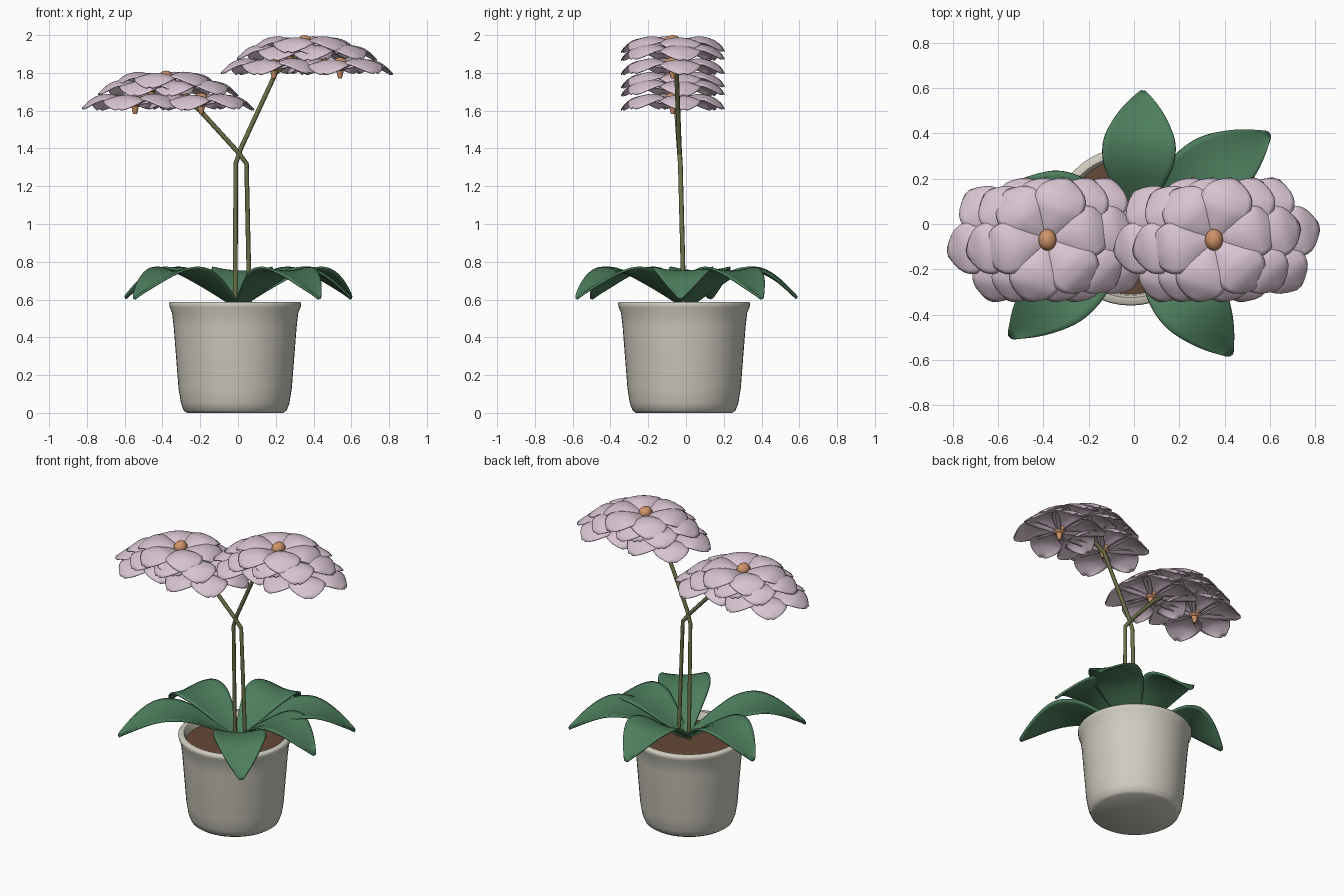
import bpy, bmesh, math
from mathutils import Matrix, Vector

cube = bpy.data.objects.get("Cube")
if cube:
    bpy.data.objects.remove(cube)


def material(name, rgb):
    m = bpy.data.materials.new(name)
    m.use_nodes = True
    m.diffuse_color = (*rgb, 1)
    m.node_tree.nodes["Principled BSDF"].inputs["Base Color"].default_value = (*rgb, 1)
    return m


CERAMIC = material("warm_white_ceramic", (0.62, 0.60, 0.52))
SOIL = material("brown_soil", (0.13, 0.065, 0.038))
LEAF = material("leaf_green", (0.075, 0.21, 0.11))
STEM = material("olive_stem", (0.15, 0.165, 0.065))
PETAL = material("pale_pink_petal", (0.69, 0.55, 0.64))
CENTRE = material("orange_centre", (0.62, 0.29, 0.14))


def add(name, data, mat):
    if not data.materials:
        data.materials.append(mat)
    ob = bpy.data.objects.new(name, data)
    bpy.context.scene.collection.objects.link(ob)
    return ob


def finish(bm, name):
    bmesh.ops.recalc_face_normals(bm, faces=bm.faces)
    for f in bm.faces:
        f.smooth = True
    for e in bm.edges:
        e.smooth = len(e.link_faces) < 2 or e.calc_face_angle(0) < math.radians(50)
    me = bpy.data.meshes.new(name)
    bm.to_mesh(me)
    bm.free()
    return me


def lathe(name, profile, centre, mat, steps=48):
    bm = bmesh.new()
    vs = [bm.verts.new((r, 0, z)) for r, z in profile]
    es = [bm.edges.new(pair) for pair in zip(vs, vs[1:])]
    bmesh.ops.spin(bm, geom=vs + es, cent=(0, 0, 0), axis=(0, 0, 1),
                   angle=2 * math.pi, steps=steps)
    bmesh.ops.remove_doubles(bm, verts=bm.verts, dist=0.0005)
    ob = add(name, finish(bm, name), mat)
    ob.location = centre
    return ob


def sample(points, t):
    for (a, u), (b, v) in zip(points, points[1:]):
        if t <= b:
            return u + (v - u) * (t - a) / (b - a)
    return points[-1][1]


def blade(bm, length, heights, widths, bend, matrix, rows=12, cols=6):
    """Curved leaf or petal running along local x; bend lifts the side edges."""
    grid = []
    for i in range(rows + 1):
        t = i / rows
        w, z = sample(widths, t), sample(heights, t)
        row = []
        for j in range(cols + 1):
            s = 2 * j / cols - 1
            lift = bend * s * s * math.sin(math.pi * min(t, 0.85))
            row.append(bm.verts.new(matrix @ Vector((length * t, w * s, z + lift))))
        grid.append(row)
    for r0, r1 in zip(grid, grid[1:]):
        for j in range(cols):
            bm.faces.new((r0[j], r1[j], r1[j + 1], r0[j + 1]))


def thicken(ob, amount):
    sub = ob.modifiers.new("smooth", "SUBSURF")
    sub.levels = sub.render_levels = 1
    solid = ob.modifiers.new("thickness", "SOLIDIFY")
    solid.thickness = amount


# Pot and soil
POT = (-0.015, -0.01, 0)
lathe("pot", [(0, 0), (0.255, 0), (0.272, 0.012), (0.287, 0.05), (0.3, 0.13), (0.325, 0.45),
              (0.334, 0.53), (0.347, 0.56), (0.35, 0.58), (0.343, 0.588), (0.315, 0.588),
              (0.305, 0.575), (0.295, 0.5), (0, 0.5)], POT, CERAMIC)
lathe("soil", [(0, 0.545), (0.2, 0.543), (0.302, 0.535)], POT, SOIL)

# Leaves arching out from the crown
LEAF_Z = [(0, 0.57), (0.2, 0.655), (0.4, 0.73), (0.55, 0.757), (0.7, 0.75), (0.85, 0.695), (1, 0.61)]
LEAF_W = [(0, 0.025), (0.2, 0.09), (0.4, 0.148), (0.55, 0.165), (0.7, 0.148), (0.88, 0.085), (1, 0.012)]
TIPS = [(0.04, 0.59), (0.6, 0.4), (0.6, -0.03), (0.43, -0.58), (-0.55, -0.5), (-0.6, 0.13)]
for n, (x, y) in enumerate(TIPS):
    bm = bmesh.new()
    blade(bm, math.hypot(x, y), LEAF_Z, LEAF_W, 0.022, Matrix.Rotation(math.atan2(y, x), 4, "Z"))
    thicken(add(f"leaf_{n + 1}", finish(bm, "leaf"), LEAF), 0.012)


# Two crossing stems
def stem(name, points):
    cu = bpy.data.curves.new(name, "CURVE")
    cu.dimensions = "3D"
    cu.bevel_depth = 0.0125
    cu.bevel_resolution = 2
    cu.use_fill_caps = True
    sp = cu.splines.new("POLY")
    sp.points.add(len(points) - 1)
    for p, co in zip(sp.points, points):
        p.co = (*co, 1)
    add(name, cu, STEM)


stem("left_stem", [(-0.015, -0.01, 0.53), (-0.012, -0.03, 1.32), (0.015, -0.035, 1.4),
                   (0.2, -0.05, 1.8), (0.28, -0.06, 1.86), (0.355, -0.065, 1.94)])
stem("right_stem", [(0.062, -0.01, 0.53), (0.045, -0.03, 1.32), (0.0, -0.035, 1.38),
                    (-0.2, -0.05, 1.6), (-0.3, -0.06, 1.68), (-0.385, -0.065, 1.75)])

# Shared flower meshes: six drooping petals and a rounded centre
PETAL_Z = [(0, 0), (0.25, 0.035), (0.5, 0.055), (0.75, 0.04), (1, -0.02)]
PETAL_W = [(0, 0.015), (0.2, 0.055), (0.45, 0.108), (0.7, 0.12), (0.88, 0.085), (1, 0.018)]
bm = bmesh.new()
for k in range(6):
    turn = Matrix.Rotation(math.radians(12 + 60 * k), 4, "Z")
    blade(bm, 0.285, PETAL_Z, PETAL_W, -0.028,
          Matrix.Translation((0, 0, 0.006 * (k % 2))) @ turn, rows=8)
petals = finish(bm, "petals")

bm = bmesh.new()
bmesh.ops.create_uvsphere(bm, u_segments=16, v_segments=10, radius=1,
                          matrix=Matrix.Translation((0, 0, 0.025)) @ Matrix.Diagonal((0.04, 0.048, 0.038, 1)))
bmesh.ops.create_cone(bm, cap_ends=True, segments=12, radius1=0.01, radius2=0.025, depth=0.06,
                      matrix=Matrix.Translation((0, 0, -0.02)))
centre = finish(bm, "flower_centre")

# Two clusters: a lower pair, an upper pair and one flower on top
CLUSTERS = {"left": (0.365, 1.82), "right": (-0.37, 1.632)}
SPOTS = [(-0.175, 0), (0.175, 0), (-0.09, 0.075), (0.09, 0.075), (-0.012, 0.117)]
for side, (cx, cz) in CLUSTERS.items():
    for n, (dx, dz) in enumerate(SPOTS):
        at = (cx + dx, -0.07, cz + dz)
        bloom = add(f"{side}_petals_{n + 1}", petals, PETAL)
        bloom.location = at
        thicken(bloom, 0.006)
        add(f"{side}_flower_centre_{n + 1}", centre, CENTRE).location = at
